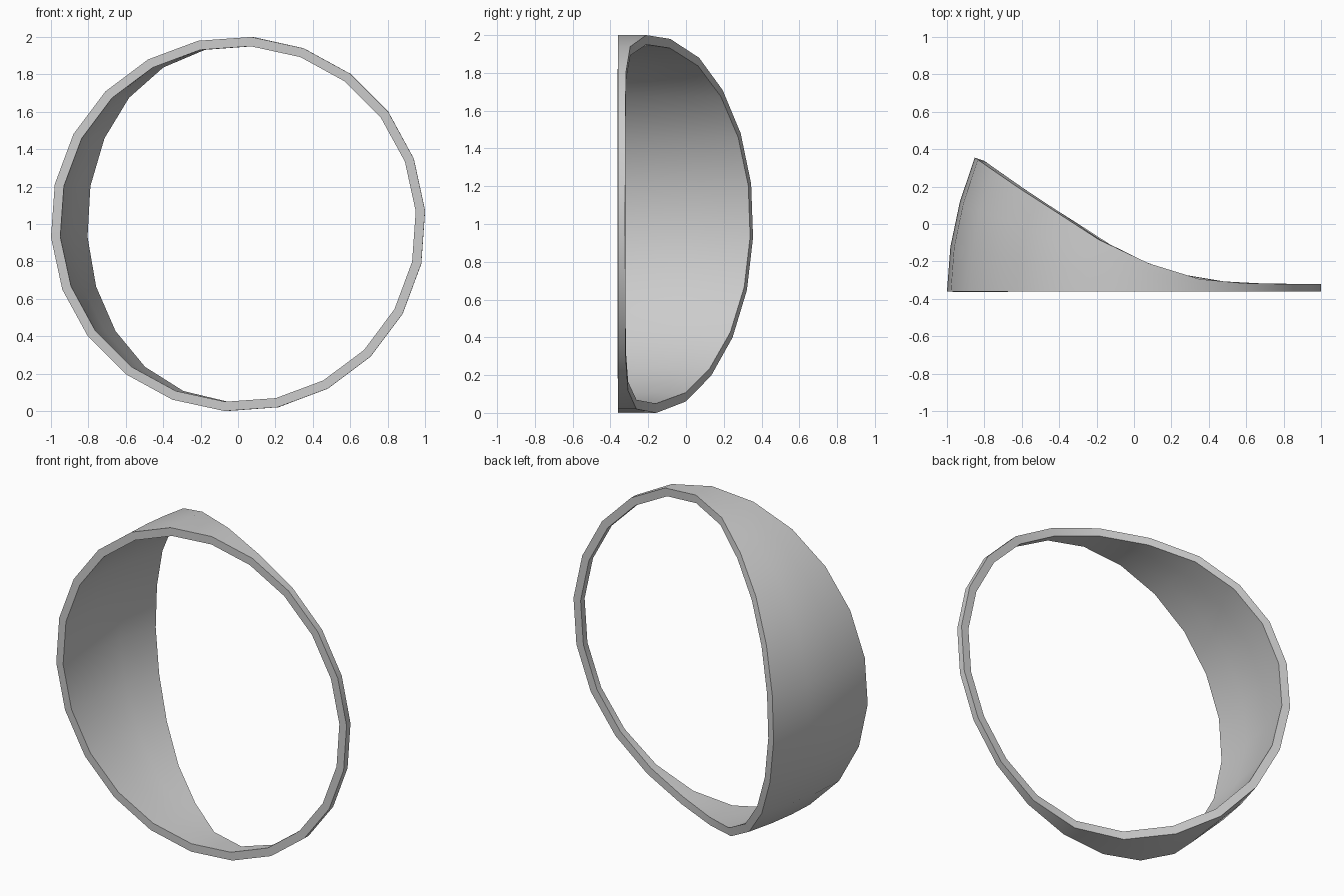
import bpy
import bmesh
import math

if "Cube" in bpy.data.objects:
    bpy.data.objects.remove(bpy.data.objects["Cube"])

SIDES, ROWS = 22, 3
RADIUS, WALL, FRONT = 1.0026, 0.05, -0.36

# Back rim profile: (x on the ring, y of the rim)
RIM = [(-1.01, 0.36), (-0.98, 0.345), (-0.8, 0.245), (-0.6, 0.133), (-0.35, 0.0),
       (-0.21, -0.085), (-0.07, -0.158), (0.07, -0.21), (0.21, -0.262),
       (0.35, -0.295), (0.6, -0.318), (1.01, -0.322)]


def rim_depth(x):
    for (x0, y0), (x1, y1) in zip(RIM, RIM[1:]):
        if x <= x1:
            return y0 + (y1 - y0) * (x - x0) / (x1 - x0)
    return RIM[-1][1]


def lean(y):
    # the cuff curves inward as it goes back
    return 0.15 * ((y - FRONT) / 0.72) ** 1.9


# Outer skin of the band, flat at the front, swept up at the left rear
bm = bmesh.new()
columns = []
for i in range(SIDES):
    a = math.tau * (i + 0.25) / SIDES
    x, z = RADIUS * math.cos(a), 1 + RADIUS * math.sin(a)
    back = rim_depth(x)
    col = []
    for j in range(ROWS + 1):
        y = FRONT + max(back - FRONT, 0) * j / ROWS
        col.append(bm.verts.new((x + lean(y), y, z)))
    columns.append(col)
for i in range(SIDES):
    c, n = columns[i], columns[(i + 1) % SIDES]
    for j in range(ROWS):
        bm.faces.new((c[j], c[j + 1], n[j + 1], n[j]))

mesh = bpy.data.meshes.new("ring_band")
bm.to_mesh(mesh)
bm.free()
band = bpy.data.objects.new("ring_band", mesh)
bpy.context.collection.objects.link(band)
bpy.context.view_layer.objects.active = band
band.select_set(True)

# Wall thickness, grown inward
solid = band.modifiers.new("wall", 'SOLIDIFY')
solid.thickness = WALL
solid.offset = -1
bpy.ops.object.modifier_apply(modifier=solid.name)
bpy.ops.object.shade_smooth_by_angle(angle=math.radians(30))
